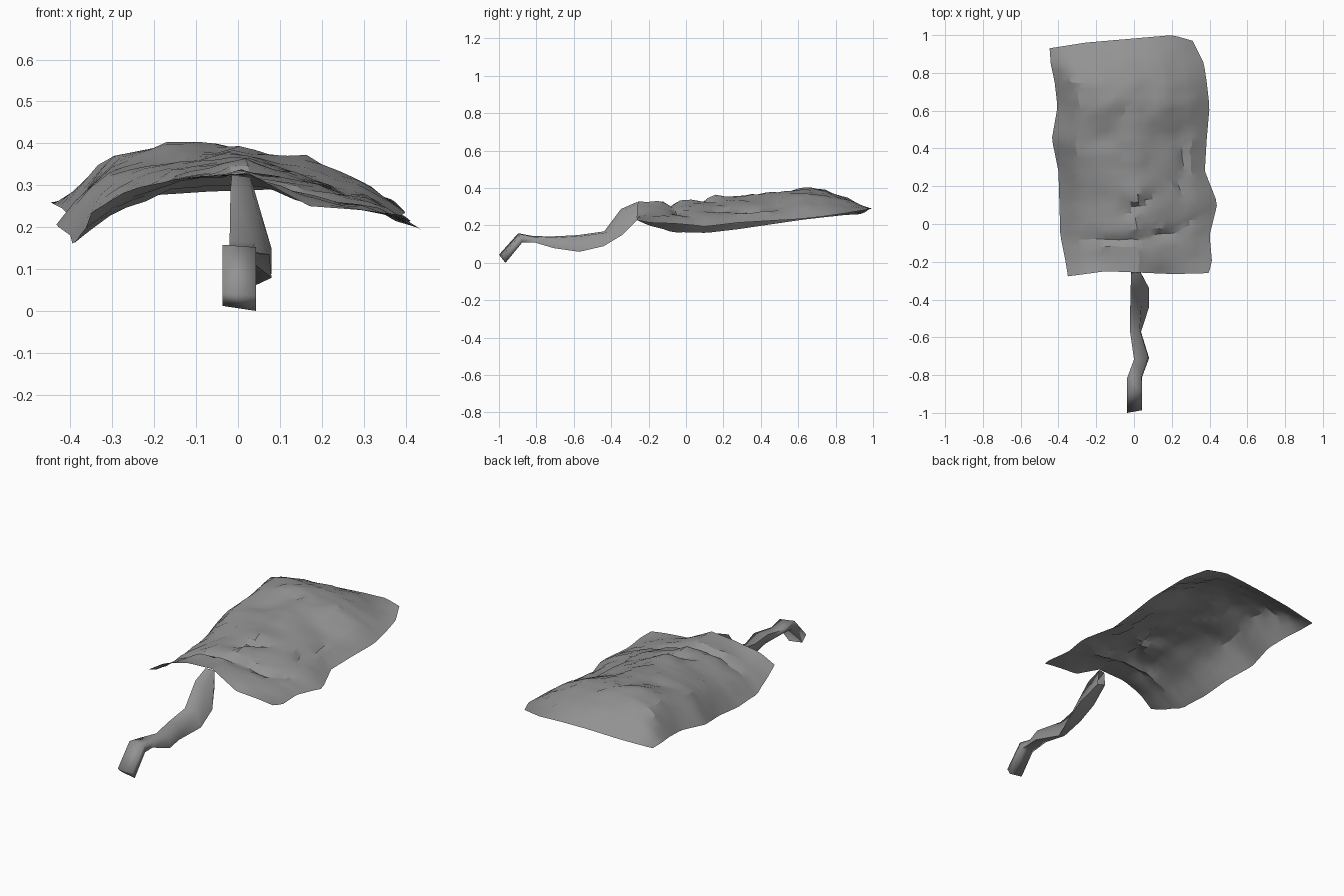
import bpy, bmesh, math, random
from mathutils import Vector

if "Cube" in bpy.data.objects:
    bpy.data.objects.remove(bpy.data.objects["Cube"])

random.seed(4)

grey = bpy.data.materials.new("mid_grey")
grey.diffuse_color = (.29, .29, .29, 1)
grey.use_nodes = True
grey.node_tree.nodes["Principled BSDF"].inputs["Base Color"].default_value = grey.diffuse_color


def make_object(name, verts, faces, angle):
    mesh = bpy.data.meshes.new(name)
    mesh.from_pydata(verts, [], faces)
    mesh.materials.append(grey)
    obj = bpy.data.objects.new(name, mesh)
    bpy.context.collection.objects.link(obj)
    bm = bmesh.new()
    bm.from_mesh(mesh)
    if name == "crooked_stalk":
        bmesh.ops.recalc_face_normals(bm, faces=bm.faces[:])
    bm.to_mesh(mesh)
    bm.free()
    bpy.ops.object.select_all(action='DESELECT')
    obj.select_set(True)
    bpy.context.view_layer.objects.active = obj
    bpy.ops.object.shade_smooth_by_angle(angle=math.radians(angle))
    return obj


def lerp_table(keys, vals, t):
    for i in range(len(keys) - 1):
        if t <= keys[i + 1] or i == len(keys) - 2:
            f = (t - keys[i]) / (keys[i + 1] - keys[i])
            return vals[i] + (vals[i + 1] - vals[i]) * f


def bump(x, y, cx, cy, rx, ry):
    return math.exp(-((x - cx) / rx) ** 2 - ((y - cy) / ry) ** 2)


# Cross-sections of the draped sheet: y, left x, right x, then heights across
COLS = [0, .12, .3, .5, .7, .88, 1]
ROW_Y = [-.265, -.20, -.06, .11, .28, .45, .62, .75, .85, .965]
LEFT = [-.35, -.362, -.39, -.395, -.40, -.435, -.405, -.42, -.44, -.447]
RIGHT = [.395, .413, .40, .442, .375, .385, .40, .385, .37, .31]
HEIGHTS = [
    [.235, .290, .318, .328, .250, .240, .228],
    [.200, .265, .312, .325, .265, .240, .215],
    [.165, .245, .315, .332, .280, .248, .210],
    [.160, .255, .315, .335, .300, .258, .195],
    [.180, .295, .340, .350, .325, .270, .215],
    [.205, .330, .365, .375, .345, .285, .225],
    [.230, .362, .395, .388, .360, .305, .235],
    [.245, .365, .388, .383, .355, .305, .25],
    [.255, .320, .345, .350, .335, .29, .265],
    [.260, .265, .275, .285, .290, .29, .285],
]


def sheet_point(u, y):
    xl, xr = lerp_table(ROW_Y, LEFT, y), lerp_table(ROW_Y, RIGHT, y)
    x = xl + (xr - xl) * u
    z = lerp_table(ROW_Y, [lerp_table(COLS, h, u) for h in HEIGHTS], y)
    # nose, brow and chin ridges, sunken eyes
    z += .018 * bump(x, y, .03, .16, .09, .07)
    z += .010 * bump(x, y, .02, .32, .05, .14)
    z += .016 * bump(x, y, -.09, .64, .09, .06)
    z += .012 * bump(x, y, .18, .66, .06, .08)
    z -= .020 * bump(x, y, -.16, .46, .09, .06)
    z -= .020 * bump(x, y, .17, .46, .07, .08)
    z -= .025 * bump(x, y, -.06, .60, .035, .04)
    # creases under the nose, along the mouth and down the cheeks
    mouth_y = -.07 + 1.0 * max(0, x - .02) ** 2
    mouth = bump(x, y, 0, mouth_y, .28, .026)
    nostril = bump(x, y, .03, .09 + .6 * x, .09, .028)
    z -= .034 * mouth + .03 * nostril
    z -= .02 * bump(x, y, .25, .35, .022, .24)
    z -= .02 * bump(x, y, -.34, .52, .025, .12)
    # overhanging lip and nose tip
    lip = bump(x, y, 0, mouth_y + .04, .26, .03)
    tip = bump(x, y, .03, .14 + .6 * x, .08, .03)
    # slanted back hem and wavy front hem
    back = max(0, (y - .8) / .165)
    front = max(0, (-.2 - y) / .065)
    y2 = y + back * lerp_table([0, .25, .86, 1], [-.035, -.005, .035, .005], u)
    y2 += front * lerp_table([0, .27, .75, 1], [-.012, .015, 0, .005], u)
    return x, y2 - .022 * lip - .022 * tip, z


NU, NV = 20, 34
verts = []
for j in range(NV + 1):
    for i in range(NU + 1):
        u, y = i / NU, ROW_Y[0] + (ROW_Y[-1] - ROW_Y[0]) * j / NV
        p = Vector(sheet_point(u, y))
        if 1 < i < NU - 1 and 1 < j < NV - 1:
            p += Vector([random.uniform(-k, k) for k in (.008, .005, .004)])
        verts.append(p)
W = NU + 1
faces = [(j * W + i, j * W + i + 1, (j + 1) * W + i + 1, (j + 1) * W + i)
         for j in range(NV) for i in range(NU)]
make_object("draped_sheet", verts, faces, 25)

# Crooked four-sided stalk: top and bottom edges as (left x, right x, y, z)
TOP = [(-.015, .03, -.255, .322), (-.018, .035, -.34, .285), (-.02, .04, -.43, .165),
       (-.02, .03, -.57, .145), (0, .075, -.71, .138), (-.037, .04, -.81, .14),
       (-.037, .043, -.89, .155), (-.037, .043, -.993, .04)]
BOTTOM = [(-.015, .035, -.255, .24), (-.01, .08, -.34, .155), (0, .08, -.44, .095),
          (0, .037, -.57, .065), (.01, .08, -.71, .085), (-.03, .043, -.81, .115),
          (-.037, .043, -.875, .115), (-.037, .043, -.965, .006)]
verts, faces = [], []
for t, b in zip(TOP, BOTTOM):
    verts += [(t[0], t[2] - .007, t[3] + .003), (t[1], t[2] + .007, t[3] - .003),
              (b[1], b[2], b[3] - .006), (b[0], b[2], b[3] + .006)]
for s in range(len(TOP) - 1):
    for k in range(4):
        n = (k + 1) % 4
        faces.append((s * 4 + k, s * 4 + n, s * 4 + 4 + n, s * 4 + 4 + k))
last = len(verts) - 4
faces.append((last, last + 1, last + 2, last + 3))
make_object("crooked_stalk", verts, faces, 100)
